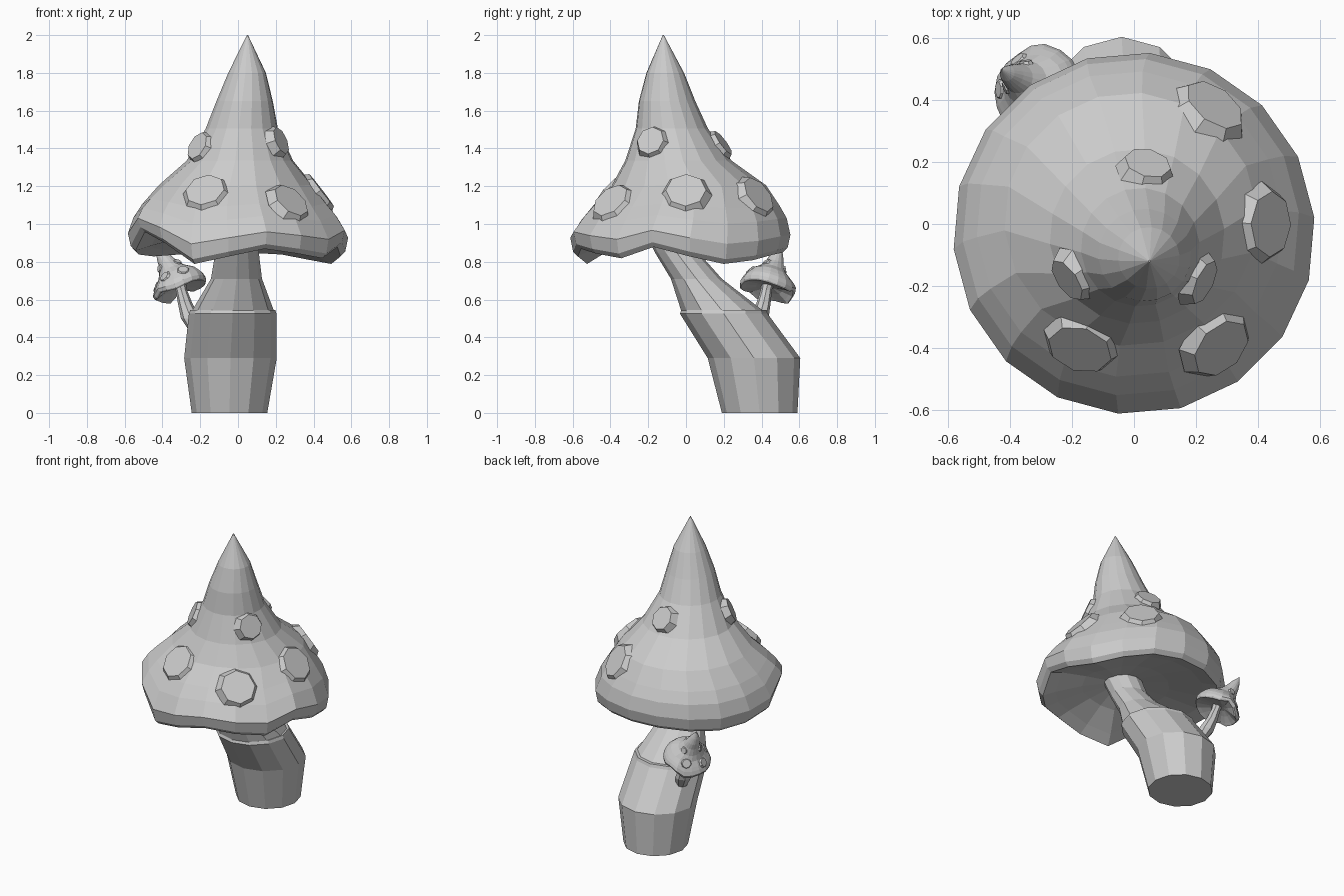
import bpy, bmesh, math
from mathutils import Vector, Matrix
from mathutils.bvhtree import BVHTree

if "Cube" in bpy.data.objects:
    bpy.data.objects.remove(bpy.data.objects["Cube"])

grey = bpy.data.materials.new("plain_grey")
grey.use_nodes = True
grey.diffuse_color = (0.6, 0.6, 0.6, 1)
shader = grey.node_tree.nodes["Principled BSDF"]
shader.inputs["Base Color"].default_value = (0.6, 0.6, 0.6, 1)
shader.inputs["Roughness"].default_value = 0.8


def finish(name, bm, matrix=Matrix()):
    bm.transform(matrix)
    mesh = bpy.data.meshes.new(name)
    bm.to_mesh(mesh)
    bm.free()
    mesh.materials.append(grey)
    obj = bpy.data.objects.new(name, mesh)
    bpy.context.collection.objects.link(obj)
    return obj


def ring(bm, x, y, radius, heights, start=0.0):
    n = len(heights)
    verts = []
    for i, z in enumerate(heights):
        a = start + math.tau * i / n
        verts.append(bm.verts.new((x + radius * math.cos(a), y + radius * math.sin(a), z)))
    return verts


def loft(bm, rings):
    for low, high in zip(rings, rings[1:]):
        n = len(low)
        for i in range(n):
            j = (i + 1) % n
            bm.faces.new((low[i], low[j], high[j], high[i]))
    bm.faces.new(rings[0][::-1])
    bm.faces.new(rings[-1])
    bmesh.ops.recalc_face_normals(bm, faces=bm.faces)


# Wavy edge of the cap, counter-clockwise from the front
RIM = [.83, .87, .845, .82, .88, .83, .79, .81, .84,
       .85, .85, .84, .83, .84, .86, .96, .90, .79]
RIM_MEAN = sum(RIM) / len(RIM)
# Cap sections from the underside out and up: x, y, radius, height, waviness
CAP = [(0, -.12, .08, .97, 0), (0, -.08, .27, .93, .3), (0, -.04, .46, .875, .8),
       (0, -.03, .545, .845, 1), (0, -.03, .57, .87, 1), (0, -.03, .585, .94, .8),
       (-.01, -.01, .545, 1.03, .5), (-.015, 0, .495, 1.1, .3), (-.01, .015, .41, 1.205, .1),
       (.01, -.04, .283, 1.335, 0), (.02, -.075, .192, 1.505, 0),
       (.035, -.1, .15, 1.65, 0), (.048, -.11, .1, 1.8, 0), (.05, -.12, .003, 2, 0)]
# Raised spots: x, y, radius
SPOTS = [(.425, 0, .125), (.25, .37, .125), (.04, .18, .09), (-.2, -.17, .09),
         (.21, -.18, .09), (.27, -.39, .125), (-.17, -.39, .125)]


def cap_with_spots(prefix, matrix):
    bm = bmesh.new()
    loft(bm, [ring(bm, x, y, r, [z + wave * (h - RIM_MEAN) for h in RIM], math.radians(265))
              for x, y, r, z, wave in CAP])
    surface = BVHTree.FromBMesh(bm)
    spots = bmesh.new()
    for x, y, r in SPOTS:
        point, normal, _, _ = surface.ray_cast(Vector((x, y, 3)), Vector((0, 0, -1)))
        place = Matrix.Translation(point) @ normal.to_track_quat('Z', 'Y').to_matrix().to_4x4()
        bmesh.ops.create_cone(spots, cap_ends=True, segments=8, radius1=r * 1.1,
                              radius2=r * .85, depth=.045, matrix=place)
    finish(prefix + "cap", bm, matrix)
    finish(prefix + "cap_spots", spots, matrix)


def stalk(name, sections, sides):
    bm = bmesh.new()
    loft(bm, [ring(bm, x, y, r, [z] * sides) for x, y, z, r in sections])
    finish(name, bm)


# Large mushroom
cap_with_spots("", Matrix())
stalk("stem_base", [(-.045, .39, 0, .2), (-.04, .36, .29, .245),
                    (-.028, .2, .525, .232), (-.028, .2, .545, .225)], 12)
stalk("stem_neck", [(-.028, .2, .53, .222), (-.008, .055, .71, .135),
                    (-.005, -.05, .85, .115), (0, -.12, 1, .12)], 12)

# Small mushroom growing from the stem, leaning outwards
axis = Vector((-.1, .07, .26))
tilt = axis.to_track_quat('Z', 'Y').to_matrix().to_4x4()
cap_with_spots("small_", Matrix.Translation((-.303, .427, .645)) @ tilt
               @ Matrix.Scale(.255, 4) @ Matrix.Translation((0, .03, -RIM_MEAN)))
stalk("small_stem", [(-.22, .36, .43, .035), (-.25, .385, .5, .052), (-.28, .41, .58, .038),
                     (-.3, .425, .65, .03), (-.31, .435, .69, .034)], 8)
